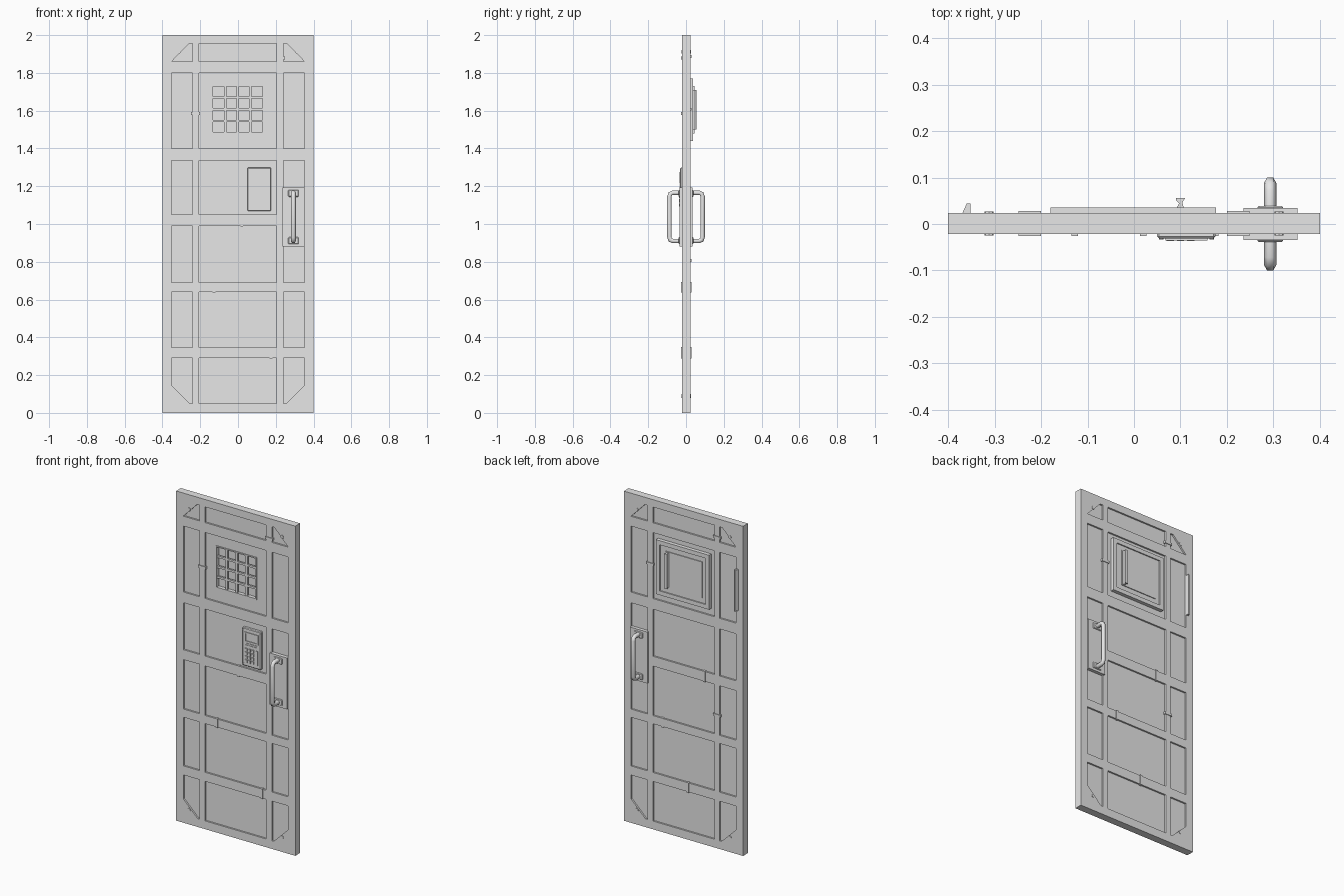
import bpy, bmesh
from mathutils import Vector

if "Cube" in bpy.data.objects:
    bpy.data.objects.remove(bpy.data.objects["Cube"], do_unlink=True)

grey = bpy.data.materials.new("grey metal")
grey.use_nodes = True
grey.diffuse_color = (0.8, 0.8, 0.8, 1)
grey.node_tree.nodes["Principled BSDF"].inputs["Base Color"].default_value = grey.diffuse_color

FRONT, BACK = -0.022, 0.024      # outer faces of the slab
DEPTH = 0.01                     # panel recess


def finish(name, bm):
    bmesh.ops.recalc_face_normals(bm, faces=bm.faces)
    mesh = bpy.data.meshes.new(name)
    bm.to_mesh(mesh)
    bm.free()
    mesh.materials.append(grey)
    obj = bpy.data.objects.new(name, mesh)
    bpy.context.collection.objects.link(obj)
    return obj


def add_prism(bm, pts, y0, y1):
    """Extrude an x-z outline from y0 to y1."""
    face = bm.faces.new([bm.verts.new((x, y0, z)) for x, z in pts])
    out = bmesh.ops.extrude_face_region(bm, geom=[face])["geom"]
    bmesh.ops.translate(bm, vec=(0, y1 - y0, 0),
                        verts=[g for g in out if isinstance(g, bmesh.types.BMVert)])


def rect(x0, x1, z0, z1):
    return [(x0, z0), (x1, z0), (x1, z1), (x0, z1)]


def plates(name, outlines, y0, y1, bevel=0):
    bm = bmesh.new()
    for pts in outlines:
        add_prism(bm, pts, y0, y1)
    obj = finish(name, bm)
    if bevel:
        mod = obj.modifiers.new("bevel", "BEVEL")
        mod.width, mod.segments = bevel, 1
    return obj


def ring(x0, x1, z0, z1, w):
    """Four bars forming a rectangular frame."""
    return [rect(x0, x1, z0, z0 + w), rect(x0, x1, z1 - w, z1),
            rect(x0, x0 + w, z0 + w, z1 - w), rect(x1 - w, x1, z0 + w, z1 - w)]


def disc(x, z, r, n=8):
    c = Vector((r, 0))
    from math import cos, sin, tau
    return [(x + r * cos(tau * i / n), z + r * sin(tau * i / n)) for i in range(n)]


def cut(target, cutter):
    mod = target.modifiers.new("cut", "BOOLEAN")
    mod.object, mod.solver = cutter, "EXACT"
    bpy.context.view_layer.objects.active = target
    bpy.ops.object.modifier_apply(modifier=mod.name)
    bpy.data.objects.remove(cutter, do_unlink=True)


# Recessed panel layout: full rows plus clipped corner panels
rows = [(0.05, 0.29), (0.345, 0.64), (0.69, 0.99), (1.05, 1.335), (1.40, 1.80), (1.86, 1.955)]
panels = [rect(-0.207, 0.205, a, b) for a, b in rows]
for s in (-1, 1):
    panels += [rect(*sorted((s * 0.242, s * 0.352)), a, b) for a, b in rows[1:5]]
    panels.append([(s * x, z) for x, z in
                   [(0.242, 0.05), (0.255, 0.05), (0.352, 0.145), (0.352, 0.29), (0.242, 0.29)]])
    panels.append([(s * x, z) for x, z in
                   [(0.242, 1.86), (0.352, 1.86), (0.26, 1.955), (0.242, 1.955)]])

# Door slab with recesses on both faces and a window opening
door = plates("door_slab", [rect(-0.4, 0.4, 0, 2)], FRONT, BACK)
cut(door, plates("front_cutter", panels, FRONT - 0.05, FRONT + DEPTH))
cut(door, plates("back_cutter", panels, BACK - DEPTH, BACK + 0.05))
cut(door, plates("window_cutter", [rect(-0.135, 0.132, 1.483, 1.732)], -0.1, 0.1))

# Window grille
bars = []
for i in (1, 2, 3):
    x, z = -0.135 + i * 0.0668, 1.483 + i * 0.0622
    bars += [rect(x - 0.007, x + 0.007, 1.483, 1.732)]
plates("grille_uprights", bars, -0.014, -0.002)
plates("grille_crossbars", [rect(-0.135, 0.132, 1.483 + i * 0.0622 - 0.006, 1.483 + i * 0.0622 + 0.006)
                            for i in (1, 2, 3)], -0.012, 0)
plates("grille_rim", ring(-0.139, 0.136, 1.479, 1.736, 0.007), -0.017, 0.002)

# Hatch covering the window at the back
plates("hatch_plate", [rect(-0.18, 0.177, 1.44, 1.77)], 0.01, 0.029)
plates("hatch_frame", ring(-0.18, 0.177, 1.44, 1.77, 0.025), 0.029, 0.036)
plates("hatch_panel", [rect(-0.13, 0.115, 1.495, 1.715)], 0.029, 0.034)


def grip(name, x, z0, z1, y, h):
    """Hooked finger strip standing out from the back."""
    profile = [(0.01, 0), (-0.008, 0), (-0.004, 0.6 * h), (-0.01, h), (0.01, h), (0.01, 0.8 * h), (0.003, 0.5 * h)]
    bm = bmesh.new()
    face = bm.faces.new([bm.verts.new((x - dx, y + dy, z0)) for dx, dy in profile])
    out = bmesh.ops.extrude_face_region(bm, geom=[face])["geom"]
    bmesh.ops.translate(bm, vec=(0, 0, z1 - z0),
                        verts=[g for g in out if isinstance(g, bmesh.types.BMVert)])
    finish(name, bm)


grip("hatch_grip", 0.1, 1.5, 1.71, 0.032, 0.024)
bm = bmesh.new()
stop = [(-0.37, 0.022), (-0.352, 0.022), (-0.352, 0.044), (-0.36, 0.044)]
loops = [[bm.verts.new((x, y, z)) for x, y in stop] for z in (1.48, 1.73)]
for loop in loops:
    bm.faces.new(loop)
for i in range(4):
    j = (i + 1) % 4
    bm.faces.new((loops[0][i], loops[0][j], loops[1][j], loops[1][i]))
finish("hatch_stop", bm)

# Narrow straps over the ribs
front_straps = [rect(x - 0.007, x + 0.007, a, b) for x, a, b in
                [(-0.127, 0.637, 0.693), (0.02, 0.987, 1.053), (0.175, 0.287, 0.348)]]
front_straps += [rect(-0.249, -0.2, 1.577, 1.593), rect(0.2, 0.249, 1.872, 1.886)]
plates("front_straps", front_straps, FRONT - 0.004, FRONT + DEPTH)
back_straps = [rect(x - 0.007, x + 0.007, a, b) for x, a, b in
               [(-0.14, 0.987, 1.053), (0.14, 0.637, 0.693), (-0.03, 0.287, 0.348)]]
back_straps += [rect(*sorted((s * 0.2, s * 0.249)), z, z + 0.014) for s, z in
                [(1, 1.6), (-1, 1.88), (-1, 0.8)]]
plates("back_straps", back_straps, BACK - DEPTH, BACK + 0.004)

# Corner bolts
bolts = [disc(s * 0.312, z, 0.01) for s in (-1, 1) for z in (0.09, 1.912)]
plates("front_bolts", bolts, FRONT - 0.003, FRONT)
plates("back_bolts", bolts, BACK, BACK + 0.003)

# Keypad
plates("keypad_body", [rect(0.05, 0.175, 1.068, 1.298)], -0.031, -0.01, 0.004)
plates("keypad_screen", ring(0.068, 0.158, 1.215, 1.275, 0.008), -0.035, -0.03)
plates("keypad_slot", [rect(0.075, 0.15, z, z + 0.006) for z in (1.192, 1.203)], -0.034, -0.03)
plates("keypad_buttons",
       [rect(0.07 + c * 0.022, 0.086 + c * 0.022, 1.092 + r * 0.023, 1.109 + r * 0.023)
        for c in range(3) for r in range(4)], -0.037, -0.03)
plates("keypad_side_button", [rect(0.14, 0.156, 1.092, 1.178)], -0.034, -0.03)
plates("keypad_screws", [disc(x, z, 0.005, 6) for x in (0.059, 0.167) for z in (1.08, 1.286)], -0.033, -0.03)

# Pull handles, front and back
for side, s, face in (("front", -1, FRONT), ("back", 1, BACK)):
    plates(side + "_handle_plate", [rect(0.236, 0.352, 0.88, 1.192)], *sorted((face - s * DEPTH, s * 0.034)))
    plates(side + "_handle_collars", [rect(0.266, 0.321, z - 0.018, z + 0.018) for z in (0.912, 1.162)],
           *sorted((s * 0.03, s * 0.039)), 0.003)
    curve = bpy.data.curves.new(side + "_handle", "CURVE")
    curve.dimensions = "3D"
    curve.bevel_depth, curve.bevel_resolution = 0.0135, 1
    spline = curve.splines.new("POLY")
    path = [(0.03, 1.165), (0.07, 1.165), (0.083, 1.16), (0.088, 1.145),
            (0.088, 0.93), (0.083, 0.915), (0.07, 0.91), (0.03, 0.91)]
    spline.points.add(len(path) - 1)
    for p, (y, z) in zip(spline.points, path):
        p.co = (0.293, s * y, z, 1)
    curve.materials.append(grey)
    bpy.context.collection.objects.link(bpy.data.objects.new(side + "_handle", curve))
